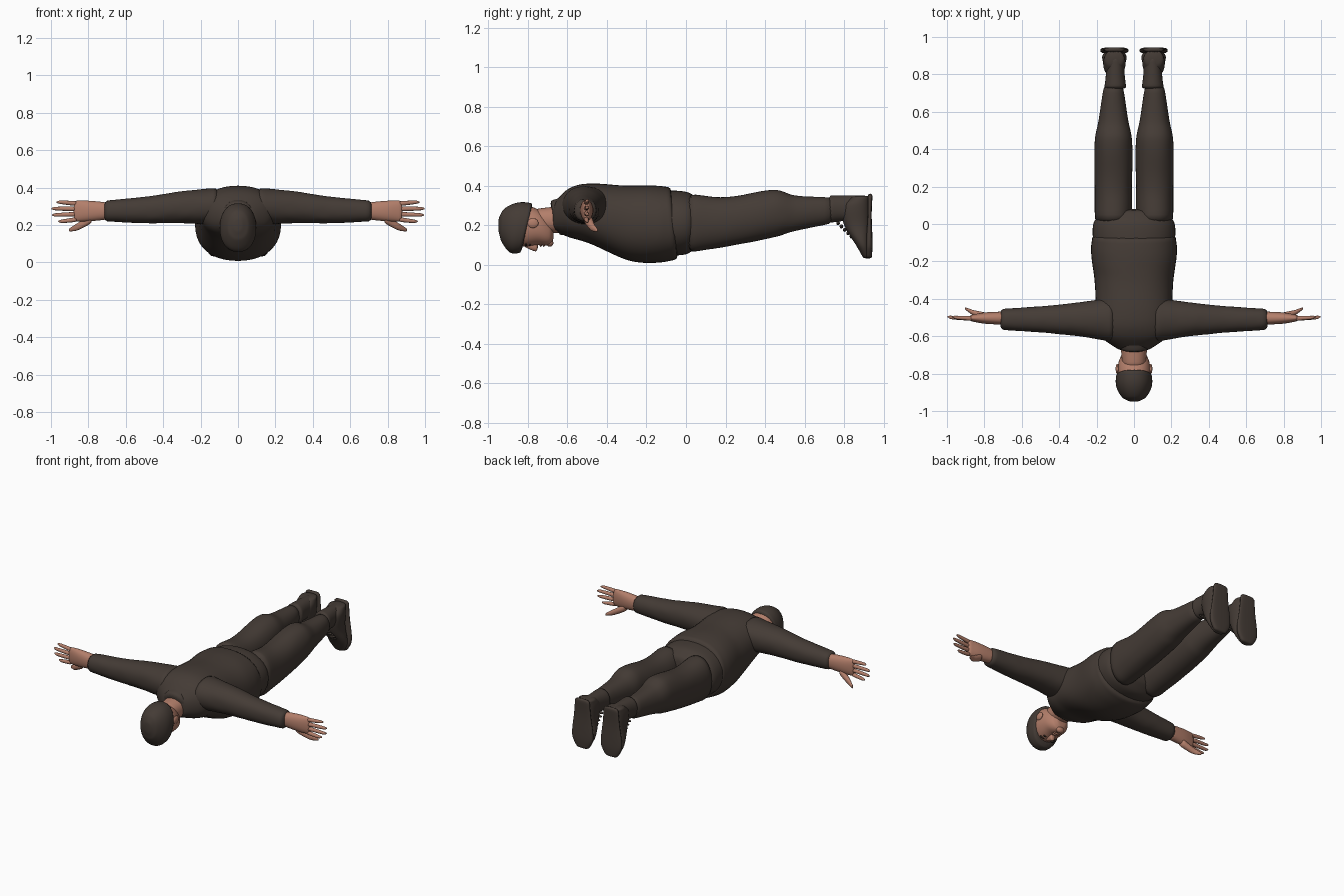
import bpy, bmesh, math, random
from mathutils import Vector

random.seed(4)
default_cube = bpy.data.objects.get("Cube")
if default_cube:
    bpy.data.objects.remove(default_cube, do_unlink=True)


def make_material(name, red, green, blue):
    material = bpy.data.materials.new(name)
    material.use_nodes = True
    colour = (red, green, blue, 1)
    material.diffuse_color = colour
    shader = material.node_tree.nodes["Principled BSDF"]
    shader.inputs["Base Color"].default_value = colour
    return material


cloth = make_material("dark brown cloth", .058, .044, .036)
skin = make_material("skin", .45, .21, .145)
hair = make_material("dark hair", .03, .02, .015)


def place(axis, along, across, other):
    """Turn loft coordinates into a point for the chosen loft axis."""
    if axis == "x":
        return Vector((along, across, other))
    if axis == "y":
        return Vector((across, along, other))
    return Vector((across, other, along))


def smooth_rows(stations, steps):
    """Blend the stations along a flowing curve."""
    points = [Vector(station) for station in stations]
    slopes = []
    for i, point in enumerate(points):
        before, after = points[max(i - 1, 0)], points[min(i + 1, len(points) - 1)]
        slopes.append((after - before) / (after[0] - before[0]))
    rows = []
    for i in range(len(points) - 1):
        start, end = points[i], points[i + 1]
        span = end[0] - start[0]
        for step in range(steps):
            t = step / steps
            ease = t * t * (3 - 2 * t)
            rows.append(start.lerp(end, ease)
                        + slopes[i] * span * t * (1 - t) ** 2
                        - slopes[i + 1] * span * t * t * (1 - t))
    return rows + [points[-1]]


def loft(name, material, axis, stations, centre=0, drift=0, tilt=0,
         mirror=False, sides=20, steps=4, fold=0, power=2.2):
    """Each station: position, half width, low edge, high edge.
    Drift and tilt grow from the first station to the last."""
    rows = smooth_rows(stations, steps)
    bm = bmesh.new()
    rings = []
    for number, (along, radius, low, high) in enumerate(rows):
        progress = number / (len(rows) - 1)
        ring = []
        for i in range(sides):
            angle = math.tau * i / sides
            c, s = math.cos(angle), math.sin(angle)
            u = math.copysign(abs(c) ** (2 / power), c)
            v = math.copysign(abs(s) ** (2 / power), s)
            grow = 1.015 + random.uniform(-fold, fold)
            across = centre + drift * progress + radius * u * grow
            lift = (high - low) / 2 * v * grow
            ring.append(bm.verts.new(place(
                axis, along + tilt * progress * lift, across,
                (low + high) / 2 + lift)))
        rings.append(ring)
    for lower, upper in zip(rings, rings[1:]):
        for i in range(sides):
            j = (i + 1) % sides
            bm.faces.new((lower[i], lower[j], upper[j], upper[i]))
    bm.faces.new(rings[0])
    bm.faces.new(rings[-1])
    bmesh.ops.recalc_face_normals(bm, faces=bm.faces)
    finish(name, material, bm, mirror)


def ball(name, material, centre, size, mirror=False):
    bm = bmesh.new()
    bmesh.ops.create_uvsphere(bm, u_segments=12, v_segments=8, radius=1)
    for vert in bm.verts:
        vert.co = Vector(centre) + vert.co * Vector(size)
    finish(name, material, bm, mirror)


def finish(name, material, bm, mirror):
    for face in bm.faces:
        face.smooth = True
    mesh = bpy.data.meshes.new(name)
    bm.to_mesh(mesh)
    bm.free()
    mesh.materials.append(material)
    part = bpy.data.objects.new(name, mesh)
    bpy.context.collection.objects.link(part)
    if mirror:
        part.modifiers.new("both sides", "MIRROR").use_mirror_merge = False
    rounding = part.modifiers.new("rounding", "SUBSURF")
    rounding.levels = rounding.render_levels = 1


# Jacket: shoulders, round belly and slanted hem
loft("jacket", cloth, "y", [
    (-.68, .07, .18, .3), (-.6, .18, .14, .38), (-.5, .2, .11, .41),
    (-.3, .21, .02, .4), (-.15, .23, .01, .4), (-.05, .22, .03, .39)],
    tilt=-.1, fold=.005, power=2.3)
loft("collar", cloth, "y", [(-.6, .1, .15, .35), (-.67, .08, .15, .32)],
     tilt=-.3)

# Sleeves reach straight out to the sides
loft("sleeves", cloth, "x", [
    (.1, .12, .2, .4), (.3, .09, .21, .38), (.5, .07, .21, .35),
    (.72, .055, .22, .33)], centre=-.51, mirror=True, steps=6, fold=.02)

# Trousers
loft("trouser_seat", cloth, "y", [
    (-.2, .2, .06, .37), (0, .22, .05, .37), (.08, .15, .12, .32)])
loft("trouser_legs", cloth, "y", [
    (0, .1, .06, .36), (.2, .1, .09, .34), (.45, .1, .14, .38),
    (.55, .08, .17, .35), (.75, .05, .21, .34)],
    centre=.11, mirror=True, fold=.015)

# Boots: shaft, foot with toes pointing down, sole and laces
loft("boot_shafts", cloth, "y", [
    (.72, .06, .21, .35), (.8, .05, .22, .35), (.9, .05, .2, .35)],
    centre=.1, mirror=True, fold=.01)
loft("boot_feet", cloth, "z", [
    (.35, .05, .85, .93), (.3, .06, .79, .93), (.2, .055, .8, .93),
    (.1, .065, .86, .93), (.03, .03, .9, .93)], centre=.105, mirror=True)
loft("boot_soles", cloth, "z", [
    (.36, .05, .92, .945), (.25, .06, .92, .94), (.1, .075, .91, .945),
    (.03, .04, .91, .94)], centre=.105, mirror=True, power=3)
for i in range(6):
    drop = .017 * i
    ball("boot_lace", cloth, (.1, .77 + drop, .21 - drop), (.04, .01, .01), True)

# Hands: palms face the feet, fingers spread, thumbs angle downward
loft("palms", skin, "x", [
    (.69, .035, .23, .32), (.8, .03, .22, .33), (.88, .015, .22, .33)],
    centre=-.503, mirror=True)
for i, finger in enumerate(("index", "middle", "ring", "little")):
    root, end = .23 + .028 * i, .22 + .034 * i
    tip = 1 - .015 * (i - 1.6) ** 2
    loft(finger + "_fingers", skin, "x", [
        (.86, .014, root - .014, root + .014),
        (tip - .02, .01, end - .01, end + .01),
        (tip, .004, end - .004, end + .004)],
        centre=-.505, drift=.01, mirror=True, sides=8)
loft("thumbs", skin, "x", [
    (.78, .025, .21, .26), (.86, .015, .17, .21), (.905, .006, .165, .18)],
    centre=-.5, drift=.05, mirror=True, sides=10)

# Neck and downward-facing head
loft("neck", skin, "y", [(-.78, .06, .16, .28), (-.61, .075, .16, .3)])
loft("head", skin, "y", [
    (-.9, .06, .11, .27), (-.83, .085, .09, .3), (-.75, .085, .1, .28),
    (-.69, .06, .1, .23), (-.67, .03, .13, .2)])
loft("nose", skin, "y", [
    (-.82, .008, .09, .12), (-.76, .018, .065, .12), (-.75, .012, .08, .12)],
    sides=10)
ball("ears", skin, (.088, -.775, .21), (.011, .03, .025), True)
ball("chin", skin, (0, -.69, .11), (.03, .02, .02))
for name, y in (("upper_lip", -.735), ("lower_lip", -.72)):
    ball(name, skin, (0, y, .1), (.025, .007, .01))
ball("eyes", hair, (.034, -.79, .1), (.013, .005, .007), True)
ball("eyebrows", hair, (.036, -.81, .1), (.022, .005, .01), True)

# Close-fitting cap, slanted from brow to nape
loft("cap", cloth, "y", [
    (-.95, .02, .17, .23), (-.93, .06, .12, .28), (-.87, .095, .06, .315),
    (-.8, .096, .06, .31)], tilt=.25)
